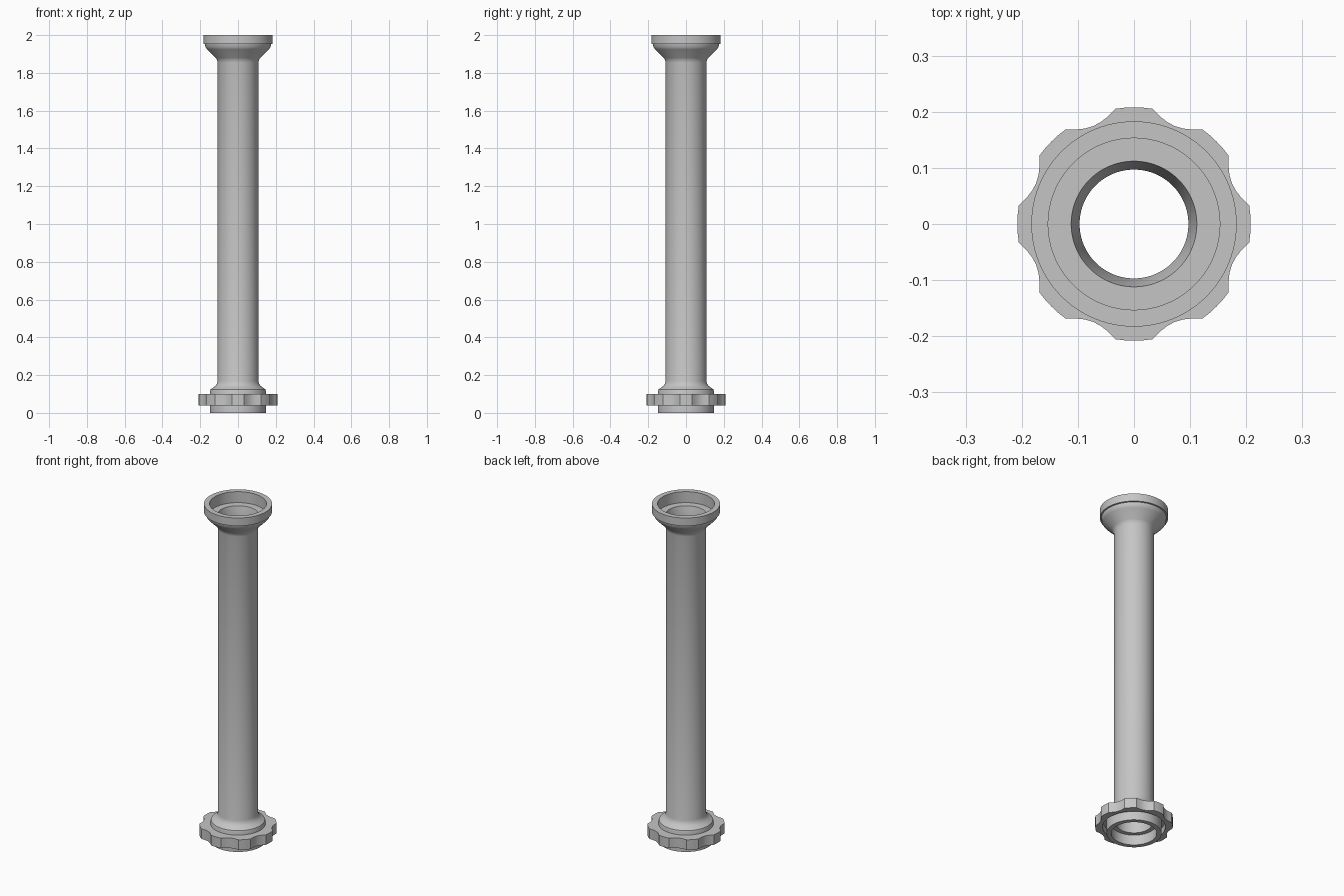
import bpy, bmesh, math

cube = bpy.data.objects.get("Cube")
if cube:
    bpy.data.objects.remove(cube)

GREY = (0.56, 0.56, 0.56, 1)
mat = bpy.data.materials.new("light grey")
mat.use_nodes = True
mat.diffuse_color = GREY
mat.node_tree.nodes["Principled BSDF"].inputs["Base Color"].default_value = GREY


def lathe(name, profile, angles):
    """Revolve a closed (radius, z) profile; a radius may be a function of angle."""
    bm = bmesh.new()
    rings = []
    for a in angles:
        ring = []
        for r, z in profile:
            r = r(a) if callable(r) else r
            ring.append(bm.verts.new((r * math.cos(a), r * math.sin(a), z)))
        rings.append(ring)
    n = len(profile)
    for i, ring in enumerate(rings):
        following = rings[(i + 1) % len(rings)]
        for j in range(n):
            k = (j + 1) % n
            bm.faces.new((ring[j], following[j], following[k], ring[k]))
    bmesh.ops.recalc_face_normals(bm, faces=bm.faces)
    mesh = bpy.data.meshes.new(name)
    bm.to_mesh(mesh)
    bm.free()
    mesh.materials.append(mat)
    obj = bpy.data.objects.new(name, mesh)
    bpy.context.collection.objects.link(obj)
    bpy.ops.object.select_all(action="DESELECT")
    obj.select_set(True)
    bpy.context.view_layer.objects.active = obj
    bpy.ops.object.shade_smooth_by_angle(angle=math.radians(28))
    return obj


# Hollow pipe: collar, shaft and flared socket outside, stepped bore inside
outside = [
    (0.148, 0), (0.148, 0.115), (0.145, 0.125), (0.133, 0.133), (0.121, 0.142),
    (0.113, 0.152), (0.108, 0.168), (0.108, 1.855), (0.111, 1.868), (0.118, 1.88),
    (0.164, 1.925), (0.172, 1.936), (0.175, 1.952), (0.183, 1.953), (0.183, 2.0),
]
inside = [
    (0.153, 2.0), (0.153, 1.935), (0.112, 1.935), (0.097, 1.87),
    (0.097, 0.06), (0.122, 0.06), (0.122, 0),
]
lathe("pipe", outside + inside, [math.tau * i / 96 for i in range(96)])

# Scalloped union nut: eight lobes with concave grips between them
SECTOR, HALF_LOBE = math.tau / 8, math.radians(9)


def nut_radius(a):
    gap = SECTOR / 2 - HALF_LOBE
    t = min(1, abs(a % SECTOR - SECTOR / 2) / gap)
    return 0.208 - 0.019 * (1 - t * t)


nut_angles = [SECTOR * s + math.radians(d * 4.5) for s in range(8) for d in range(10)]
lathe("union_nut", [
    (nut_radius, 0.04), (nut_radius, 0.1), (0.147, 0.1),
    (0.147, 0.08), (0.168, 0.08), (0.168, 0.04),
], nut_angles)
